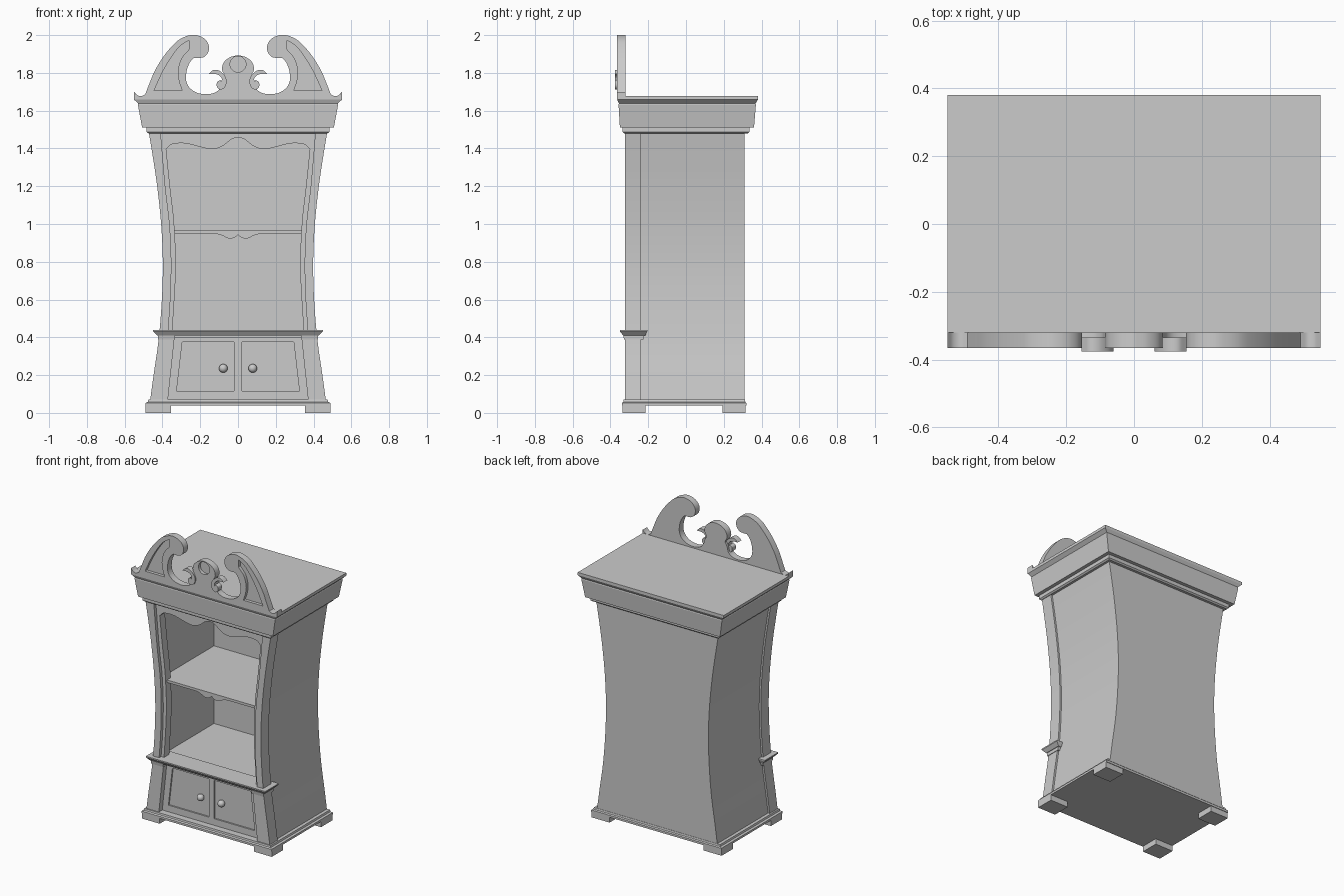
import bpy, bmesh
from mathutils import Matrix, Vector

if "Cube" in bpy.data.objects:
    bpy.data.objects.remove(bpy.data.objects["Cube"])

def finish(ob, angle=0.6):
    bm = bmesh.new(); bm.from_mesh(ob.data)
    bmesh.ops.remove_doubles(bm, verts=bm.verts, dist=1e-5)
    bmesh.ops.recalc_face_normals(bm, faces=bm.faces)
    bm.to_mesh(ob.data); bm.free()
    bpy.ops.object.select_all(action='DESELECT')
    bpy.context.view_layer.objects.active = ob
    ob.select_set(True)
    bpy.ops.object.shade_smooth_by_angle(angle=angle)
    return ob

def smooth(pts, n=5):
    """Catmull-Rom curve through the points."""
    p = [Vector(q) for q in pts]
    p = [2 * p[0] - p[1]] + p + [2 * p[-1] - p[-2]]
    out = []
    for i in range(1, len(p) - 2):
        a, b, c, d = p[i - 1:i + 3]
        for k in range(n):
            t = k / n
            out.append(0.5 * (2 * b + (c - a) * t + (2 * a - 5 * b + 4 * c - d) * t * t
                              + (3 * b - a - 3 * c + d) * t ** 3))
    return [tuple(v) for v in out] + [tuple(pts[-1])]

def flip(pts):
    return [(-x, z) for x, z in reversed(pts)]

def both(half):
    """Mirror a right-hand half outline into a closed one."""
    pts = []
    for x, z in half + flip(half):
        if not pts or abs(x - pts[-1][0]) + abs(z - pts[-1][1]) > 1e-5:
            pts.append((x, z))
    if abs(pts[0][0] - pts[-1][0]) + abs(pts[0][1] - pts[-1][1]) < 1e-5:
        pts.pop()
    return pts

def plate(name, loops, y0, y1):
    """Flat board in x-z with optional holes, between y0 and y1."""
    cu = bpy.data.curves.new(name, 'CURVE')
    cu.dimensions, cu.fill_mode, cu.extrude = '2D', 'BOTH', (y1 - y0) / 2
    for lp in loops:
        s = cu.splines.new('POLY')
        s.points.add(len(lp) - 1)
        for pt, (x, z) in zip(s.points, lp):
            pt.co = (x, z, 0, 1)
        s.use_cyclic_u = True
    ob = bpy.data.objects.new(name, cu)
    bpy.context.collection.objects.link(ob)
    bpy.ops.object.select_all(action='DESELECT')
    bpy.context.view_layer.objects.active = ob
    ob.select_set(True)
    bpy.ops.object.convert(target='MESH')
    ob = bpy.context.view_layer.objects.active
    ob.data.transform(Matrix.Translation((0, (y0 + y1) / 2, 0)) @ Matrix.Rotation(1.5707963, 4, 'X'))
    return finish(ob)

def pair(name, loop, y0, y1):
    plate(name + "_right", [loop], y0, y1)
    plate(name + "_left", [flip(loop)], y0, y1)

def stack(name, levels):
    """Box moulding from levels (z, x0, x1, y0, y1)."""
    bm = bmesh.new()
    rings = [[bm.verts.new(c) for c in ((a, c0, z), (b, c0, z), (b, c1, z), (a, c1, z))]
             for z, a, b, c0, c1 in levels]
    bm.faces.new(rings[0]); bm.faces.new(rings[-1])
    for r, s in zip(rings, rings[1:]):
        for i in range(4):
            j = (i + 1) % 4
            bm.faces.new((r[i], r[j], s[j], s[i]))
    me = bpy.data.meshes.new(name)
    bm.to_mesh(me); bm.free()
    ob = bpy.data.objects.new(name, me)
    bpy.context.collection.objects.link(ob)
    return finish(ob, 0.1)

def circle(x, z, r, n=28):
    from math import cos, sin, tau
    return [(x + r * cos(tau * i / n), z + r * sin(tau * i / n)) for i in range(n)]

# Waisted side profile, from bottom to top
outer = smooth([(.466, .06), (.447, .2), (.42, .39), (.403, .6), (.398, .8),
                (.407, 1.0), (.428, 1.2), (.45, 1.35), (.473, 1.49)])
panel = [(x - .012, z) for x, z in outer]
pair("side_panel", panel + [(.384, 1.49), (.384, .06)], -.24, .295)
plate("back_panel", [both(panel)], .29, .31)

# Front pilasters
inner = smooth([(.41, 1.49), (.385, 1.2), (.362, 1.0), (.353, .8), (.358, .6),
                (.37, .43)]) + [(.335, .41), (.372, .06)]
pair("pilaster", outer + inner, -.322, -.237)

# Face frame with scalloped opening
opening = smooth([(0, 1.459), (.035, 1.448), (.085, 1.411), (.138, 1.396), (.2, 1.408),
                  (.28, 1.427), (.35, 1.422), (.38, 1.396)]) \
    + smooth([(.38, 1.396), (.36, 1.2), (.338, 1.0), (.33, .75), (.348, .425)])[1:]
frame = [(x - .02, z) for x, z in outer if z > .39]
plate("face_frame", [both([(frame[0][0], .4)] + frame), both(opening)], -.3, -.245)

# Shelves and wavy shelf apron
stack("middle_shelf", [(.948, -.387, .387, -.275, .295), (.965, -.387, .387, -.275, .295)])
stack("lower_shelf", [(.41, -.387, .387, -.3, .295), (.436, -.387, .387, -.3, .295)])
apron = smooth([(0, .944), (.018, .928), (.05, .924), (.09, .942), (.12, .948)]) \
    + [(.36, .948), (.36, .965)]
plate("shelf_apron", [both(apron)], -.285, -.265)

# Cupboard doors with recessed panels and knobs
door_hole = [(.02, .115), (.325, .115), (.295, .375), (.02, .375)]
plate("door_frames", [[(-.41, .06), (.41, .06), (.39, .42), (-.39, .42)],
                      door_hole, flip(door_hole)], -.285, -.265)
plate("door_panels", [[(-.4, .065), (.4, .065), (.38, .415), (-.38, .415)]], -.275, -.25)
for side, s in (("left", -1), ("right", 1)):
    bpy.ops.mesh.primitive_uv_sphere_add(segments=20, ring_count=12, radius=.023,
                                         location=(s * .078, -.292, .236))
    knob = bpy.context.object
    knob.name = "knob_" + side
    finish(knob, 1.0)

# Waist moulding and pilaster caps
stack("waist_moulding", [(.41, -.428, .428, -.333, -.215), (.432, -.45, .45, -.35, -.205),
                         (.44, -.45, .45, -.35, -.205)])
for side, s in (("left", -1), ("right", 1)):
    a, b = sorted((s * .333, s * .424))
    stack("pilaster_cap_" + side, [(.388, a, b, -.328, -.225), (.412, a, b, -.332, -.22)])

# Plinth and feet
stack("plinth", [(.038, -.49, .49, -.34, .32), (.052, -.49, .49, -.34, .32),
                 (.058, -.478, .478, -.332, .314), (.07, -.475, .475, -.33, .312)])
for fx in (-.4225, .4225):
    for fy in (-.275, .255):
        side = ("left" if fx < 0 else "right") + ("_front" if fy < 0 else "_back")
        stack("foot_" + side, [(z, fx - .0675, fx + .0675, fy - .061, fy + .061) for z in (0, .042)])

# Cornice
stack("cornice", [(z, -x, x, a, b) for z, x, a, b in (
    (1.48, .474, -.328, .327), (1.488, .484, -.337, .336), (1.512, .484, -.337, .336),
    (1.512001, .508, -.35, .36), (1.632, .53, -.357, .37), (1.638, .528, -.355, .368),
    (1.658, .55, -.364, .38), (1.677, .55, -.364, .38))])

# Scrolled pediment: solid back layer and front layer with recesses
half = smooth([(0, 1.894), (.042, 1.883), (.074, 1.857), (.085, 1.82), (.074, 1.793)]) \
    + smooth([(.07, 1.78), (.085, 1.755), (.095, 1.72), (.12, 1.697), (.165, 1.687),
              (.217, 1.695), (.254, 1.719), (.272, 1.75), (.275, 1.785), (.268, 1.825),
              (.252, 1.86), (.233, 1.88)]) \
    + smooth([(.212, 1.879), (.183, 1.883), (.162, 1.902), (.153, 1.932), (.162, 1.963),
              (.185, 1.986), (.217, 1.999), (.254, 2.0), (.307, 1.979), (.349, 1.942),
              (.397, 1.883), (.439, 1.814), (.466, 1.751), (.49, 1.69)]) \
    + smooth([(.492, 1.686), (.513, 1.677), (.534, 1.683), (.55, 1.70)]) + [(.55, 1.658)]
recess = smooth([(.444, 1.708), (.397, 1.809), (.349, 1.889), (.307, 1.942), (.259, 1.973)]) \
    + smooth([(.259, 1.925), (.3, 1.875), (.318, 1.81), (.312, 1.755), (.296, 1.708)])
plate("pediment_back", [both(half)], -.345, -.32)
plate("pediment_front", [both(half), recess, flip(recess), circle(0, 1.846, .042)], -.366, -.344)

# Small leaf scrolls beside the central crest
leaf = smooth([(.155, 1.795), (.13, 1.815), (.1, 1.812), (.072, 1.788), (.06, 1.755),
               (.072, 1.722), (.095, 1.712), (.112, 1.728), (.11, 1.752), (.092, 1.762)]) \
    + smooth([(.088, 1.752), (.086, 1.77), (.1, 1.787), (.122, 1.795)])
pair("leaf_scroll", leaf, -.376, -.335)
